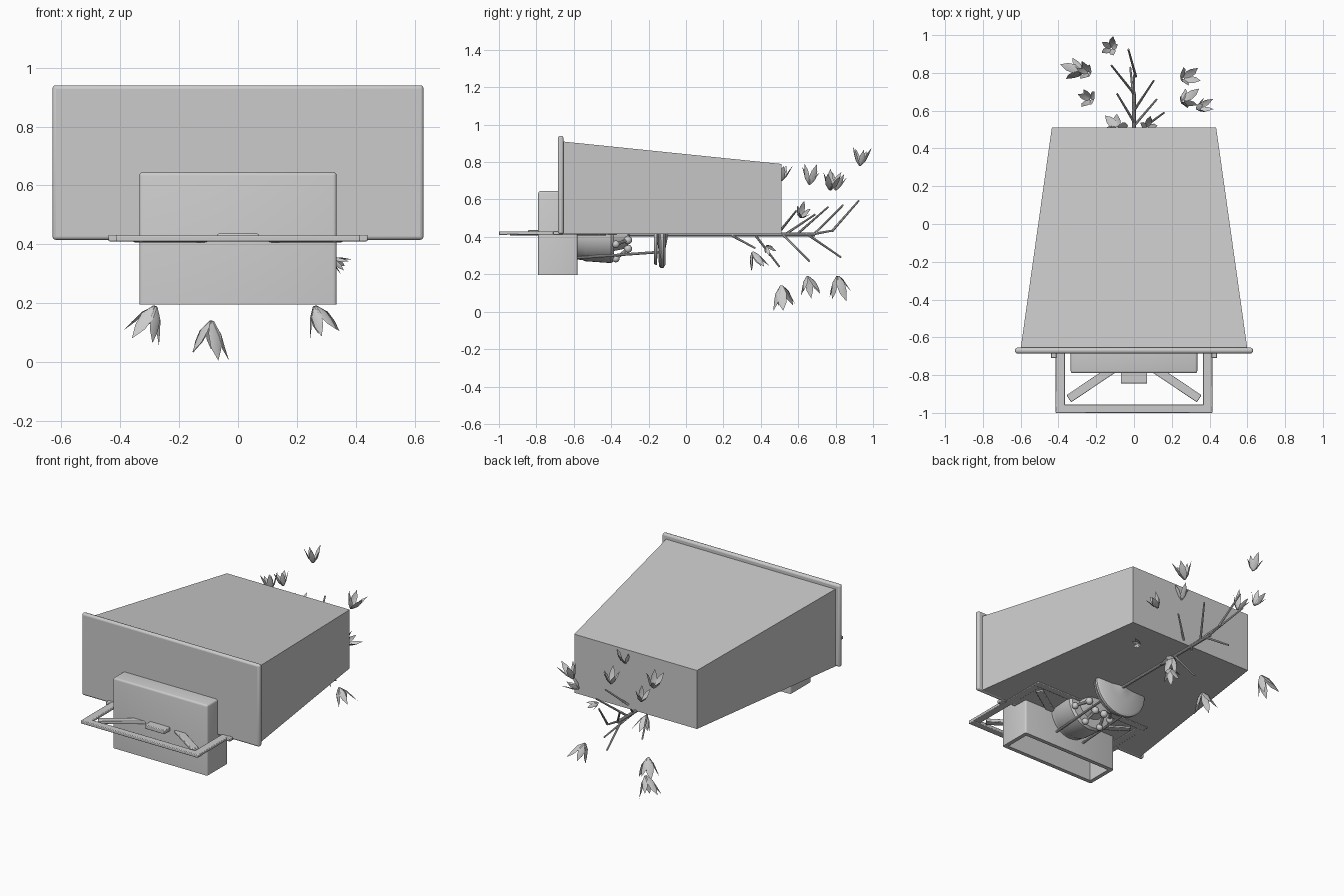
import bpy, bmesh, math, random
from mathutils import Vector, Matrix

if "Cube" in bpy.data.objects:
    bpy.data.objects.remove(bpy.data.objects["Cube"])

random.seed(3)


def finish(name, bm, smooth=True, bevel=0, segs=3):
    bmesh.ops.recalc_face_normals(bm, faces=bm.faces)
    me = bpy.data.meshes.new(name)
    bm.to_mesh(me)
    bm.free()
    ob = bpy.data.objects.new(name, me)
    bpy.context.collection.objects.link(ob)
    if bevel:
        m = ob.modifiers.new("bevel", "BEVEL")
        m.width, m.segments = bevel, segs
        m.limit_method = 'ANGLE'
    if smooth:
        bpy.ops.object.select_all(action='DESELECT')
        ob.select_set(True)
        bpy.context.view_layer.objects.active = ob
        bpy.ops.object.shade_smooth_by_angle(angle=math.radians(35))
    return ob


def add_box(bm, lo, hi):
    lo, hi = Vector(lo), Vector(hi)
    m = Matrix.Translation((lo + hi) / 2) @ Matrix.Diagonal((*(hi - lo), 1))
    return bmesh.ops.create_cube(bm, size=1, matrix=m)["verts"]


def add_bar(bm, a, b, w, h):
    # flat bar lying in the xy plane
    a, b = Vector(a), Vector(b)
    d = b - a
    m = (Matrix.Translation((a + b) / 2) @ Matrix.Rotation(math.atan2(d.y, d.x), 4, 'Z')
         @ Matrix.Diagonal((d.length, w, h, 1)))
    bmesh.ops.create_cube(bm, size=1, matrix=m)


def add_rod(bm, a, b, r1, r2=None, seg=10):
    a, b = Vector(a), Vector(b)
    d = b - a
    m = Matrix.Translation((a + b) / 2) @ d.to_track_quat('Z', 'Y').to_matrix().to_4x4()
    bmesh.ops.create_cone(bm, cap_ends=True, segments=seg, radius1=r1,
                          radius2=r1 if r2 is None else r2, depth=d.length, matrix=m)


def lathe(name, prof, z, seg=40):
    # profile of (y, radius) spun about the y axis
    bm = bmesh.new()
    vs = [bm.verts.new((0, y, z + r)) for y, r in prof]
    es = [bm.edges.new(p) for p in zip(vs, vs[1:])]
    bmesh.ops.spin(bm, geom=vs + es, cent=(0, 0, z), axis=(0, 1, 0),
                   angle=2 * math.pi, steps=seg, use_duplicate=False)
    bmesh.ops.remove_doubles(bm, verts=bm.verts, dist=1e-4)
    return finish(name, bm)


# tapered housing
bm = bmesh.new()
for v in add_box(bm, (-.6, -.66, .415), (.6, .51, .91)):
    if v.co.y > 0:
        v.co.x *= .435 / .6
        if v.co.z > .6:
            v.co.z = .79
finish("housing", bm, False)

# front panel, rounded on top and sides
bm = bmesh.new()
add_box(bm, (-.63, -.685, .415), (.63, -.655, .94))
ob = finish("front_panel", bm, True, .012)

# open-bottomed case through the frame
bm = bmesh.new()
add_box(bm, (-.335, -.79, .195), (.335, -.58, .645))
bm.faces.ensure_lookup_table()
up = [e for e in bm.edges if max(v.co.z for v in e.verts) > .5]
bmesh.ops.bevel(bm, geom=up, offset=.012, segments=3, affect='EDGES', profile=.5)
low = min(bm.faces, key=lambda f: f.calc_center_median().z)
bmesh.ops.inset_region(bm, faces=[low], thickness=.025)
new = bmesh.ops.extrude_face_region(bm, geom=[low])["geom"]
bmesh.ops.translate(bm, vec=(0, 0, .2), verts=[g for g in new if isinstance(g, bmesh.types.BMVert)])
bmesh.ops.delete(bm, geom=[low], context='FACES')
finish("case", bm)

# rectangular frame with diagonal struts
bm = bmesh.new()
C = -.685
for s in (-1, 1):
    add_box(bm, (-.415, C + s * .2925 - .0225, .41), (.415, C + s * .2925 + .0225, .43))
    add_box(bm, (s * .39 - .025, -.97, .412), (s * .39 + .025, -.4, .43))
    add_box(bm, (s * .425 - .015, C - .025, .41), (s * .425 + .015, C + .025, .432))
    for t in (-1, 1):
        add_bar(bm, (s * .345, C + t * .24, .417), (s * .1, C + t * .075, .417), .045, .02)
add_box(bm, (-.07, -.845, .41), (.07, -.78, .436))
finish("frame", bm, True, .004, 2)

# drum and neck behind the case
A = .415
lathe("drum", [(-.585, 0), (-.585, .135), (-.55, .14), (-.54, .145), (-.4, .155),
               (-.385, .145), (-.385, .09), (-.31, .075), (-.3, 0)], A)
# domed disc
lathe("disc", [(-.17, 0), (-.17, .16), (-.16, .165), (-.155, .165), (-.15, .03), (-.145, .17),
               (-.135, .18), (-.12, .18), (-.11, .165), (-.11, .08), (-.1, .03), (-.095, 0)], A)

# knobs and tie rods around the drum
bm = bmesh.new()
for i in range(8):
    t = 2 * math.pi * (i + .5) / 8
    c, s = math.cos(t), math.sin(t)
    for y, r, k in ((-.31, .085, .022), (-.375, .142, .02)):
        bmesh.ops.create_uvsphere(bm, u_segments=14, v_segments=9, radius=k,
                                  matrix=Matrix.Translation((r * c, y, A + r * s)))
    add_rod(bm, (.142 * c, -.375, A + .142 * s), (.085 * c, -.31, A + .085 * s), .009)
for x in (-.1, .1):
    add_rod(bm, (x, -.58, .288), (x, -.13, .32), .007)
finish("knobs_and_tie_rods", bm)

# shaft and twigs
bm = bmesh.new()
add_rod(bm, (0, -.4, .413), (0, .69, .413), .01)
for a, b in [((0, .24, .41), (.06, .37, .34)), ((0, .37, .41), (-.04, .5, .24)),
             ((0, .52, .41), (.12, .66, .27)), ((0, .54, .42), (-.09, .69, .52)),
             ((0, .6, .42), (.105, .76, .56)), ((0, .64, .42), (-.02, .83, .29)),
             ((0, .69, .42), (-.12, .84, .57)), ((.01, .78, .43), (-.03, .925, .595)),
             ((.05, .51, .44), (.16, .59, .54)), ((0, .68, .415), (0, .79, .435))]:
    add_rod(bm, a, b, .007, .005, 8)
finish("shaft_and_twigs", bm)


def leaf_cluster(bm, base, size, n=5):
    # cup of curved pointed blades opening away from the shaft
    base = Vector(base)
    d = Vector((base.x * .35, .04, base.z - A)).normalized()
    q = d.to_track_quat('Z', 'Y')
    for i in range(n):
        t = 2 * math.pi * (i + random.uniform(-.2, .2)) / n
        out = q @ Vector((math.cos(t), math.sin(t), 0))
        side = d.cross(out)
        L = size * random.uniform(.8, 1.05)
        rows = []
        for u, w, o in ((0, .06, .05), (.3, .19, .33), (.65, .16, .5), (1, 0, .66)):
            c = base + d * (u * L) + out * (o * L * .85)
            offs = (-w, 0, w) if w else (0,)
            row = []
            for k in offs:
                p = c + side * (k * L) - out * (abs(k) * .3 * L if not k else -abs(k) * -.3 * L)
                p.y, p.z = min(p.y, 1.0), max(p.z, 0.005)
                row.append(bm.verts.new(p))
            rows.append(row)
        for r, s in zip(rows, rows[1:]):
            for j in range(2):
                if len(s) == 3:
                    bm.faces.new((r[j], r[j + 1], s[j + 1], s[j]))
                else:
                    bm.faces.new((r[j], r[j + 1], s[0]))


# leaves
bm = bmesh.new()
for x, y, z, s in [(-.12, .93, .78, .10), (.26, .77, .65, .11), (.33, .61, .505, .09),
                   (-.23, .66, .68, .10), (.07, .51, .70, .09), (-.28, .81, .19, .12),
                   (-.09, .51, .14, .13), (.26, .65, .19, .12), (.32, .43, .35, .06),
                   (.03, .355, .32, .10), (-.24, .80, .65, .09)]:
    leaf_cluster(bm, (x, y, z), s)
finish("leaves", bm)
